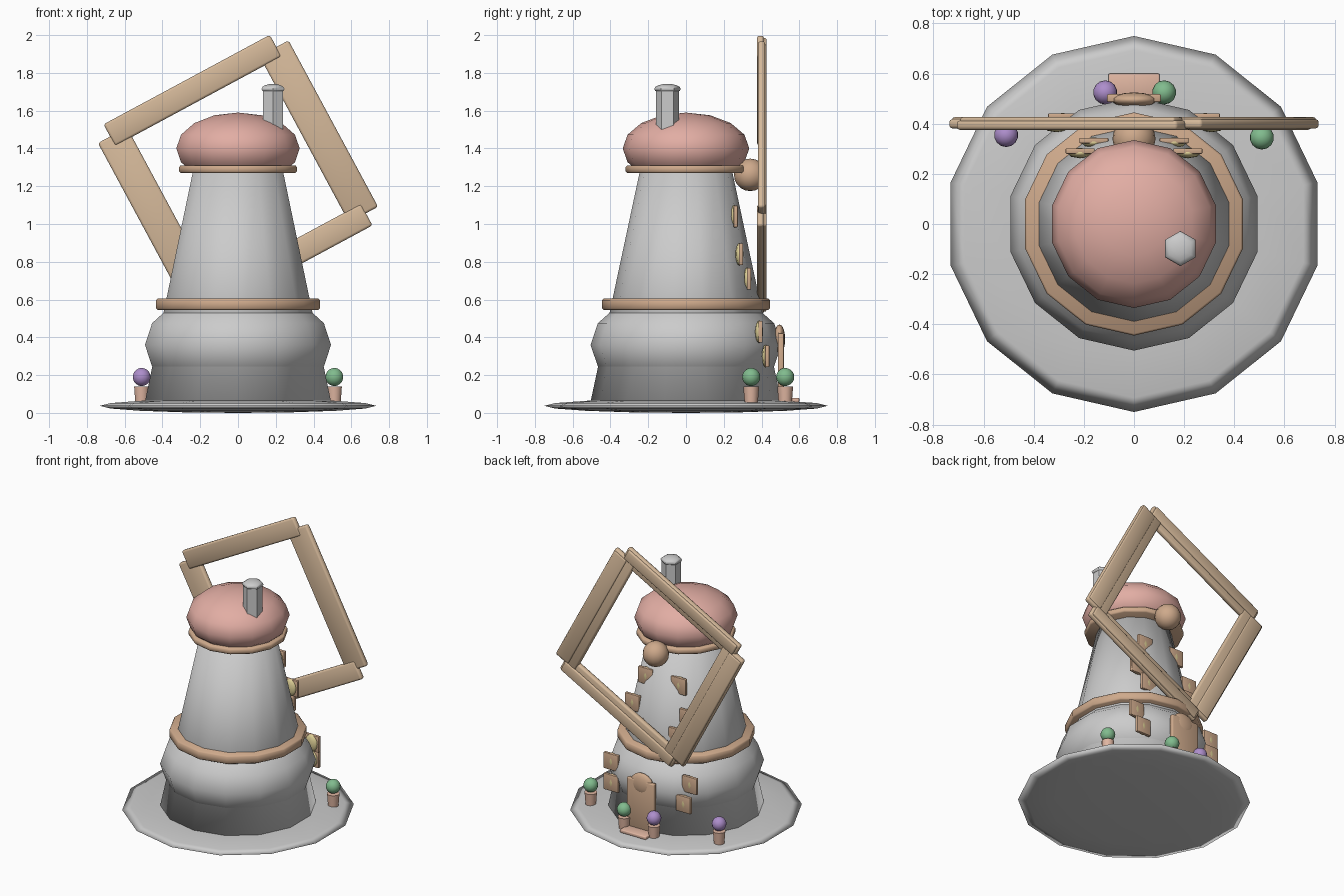
import bpy, bmesh, math
from mathutils import Matrix, Vector

if "Cube" in bpy.data.objects:
    bpy.data.objects.remove(bpy.data.objects["Cube"])


def material(name, rgb):
    m = bpy.data.materials.new(name)
    m.diffuse_color = (*rgb, 1)
    m.use_nodes = True
    m.node_tree.nodes["Principled BSDF"].inputs["Base Color"].default_value = m.diffuse_color
    return m


WOOD = material("wood", (0.62, 0.40, 0.26))
SAIL = material("sail_wood", (0.66, 0.48, 0.32))
ROOF = material("roof_pink", (0.76, 0.42, 0.37))
GLASS = material("window_yellow", (0.72, 0.62, 0.30))
CLAY = material("clay", (0.75, 0.47, 0.36))
GREEN = material("green", (0.22, 0.50, 0.27))
PURPLE = material("purple", (0.42, 0.27, 0.60))


def finish(name, bm, loc, mat):
    bmesh.ops.recalc_face_normals(bm, faces=bm.faces)
    for f in bm.faces:
        f.smooth = True
    me = bpy.data.meshes.new(name)
    bm.to_mesh(me)
    bm.free()
    ob = bpy.data.objects.new(name, me)
    ob.location = loc
    if mat:
        me.materials.append(mat)
    bpy.context.collection.objects.link(ob)
    return ob


def lathe(name, profile, n, loc=(0, 0, 0), mat=None, scale=(1, 1, 1)):
    """Revolve (radius, z) points; one corner always points to +y."""
    bm = bmesh.new()
    rings = []
    for r, z in profile:
        ring = []
        for i in range(n if r > 1e-5 else 1):
            a = math.pi / 2 + 2 * math.pi * i / n
            ring.append(bm.verts.new((r * math.cos(a) * scale[0],
                                      r * math.sin(a) * scale[1], z * scale[2])))
        rings.append(ring)
    for a, b in zip(rings, rings[1:]):
        for i in range(n):
            j = (i + 1) % n
            vs = [a[i % len(a)], a[j % len(a)], b[j % len(b)], b[i % len(b)]]
            bm.faces.new(list(dict.fromkeys(vs)))
    for ring in (rings[0], rings[-1]):
        if len(ring) > 1:
            bm.faces.new(ring)
    return finish(name, bm, loc, mat)


def ball(name, loc, radii, n=14, rings=8, mat=None):
    pts = [(math.sin(math.pi * k / rings), -math.cos(math.pi * k / rings))
           for k in range(rings + 1)]
    pts[0], pts[-1] = (0, -1), (0, 1)
    return lathe(name, pts, n, loc, mat, radii)


def band(name, z0, z1, r, n=14, c=0.008, mat=WOOD, loc=(0, 0, 0)):
    return lathe(name, [(r - c, z0), (r, z0 + c), (r, z1 - c), (r - c, z1)], n, loc, mat)


def box(name, loc, size, mat, bevel=0.006, rot=0.0):
    """Bevelled box, turned about the y axis."""
    bm = bmesh.new()
    bmesh.ops.create_cube(bm, size=1, matrix=Matrix.Diagonal((*size, 1)))
    bmesh.ops.bevel(bm, geom=bm.edges[:], offset=bevel, segments=2,
                    profile=0.5, affect='EDGES')
    ob = finish(name, bm, loc, mat)
    ob.rotation_euler = (0, rot, 0)
    return ob


# Ground plate, tower and bulging lower storey
ball("ground_plate", (0, 0, 0.0375), (0.75, 0.75, 0.0375))
lathe("tower", [(0.505, 0.06), (0.24, 1.30)], 14)
ball("lower_bulge", (0, 0, 0.36), (0.505, 0.505, 0.30))
band("lower_band", 0.545, 0.605, 0.445)
band("upper_band", 1.27, 1.31, 0.32)

# Roof and chimney
ball("roof", (0, 0, 1.40), (0.335, 0.335, 0.19), mat=ROOF)
lathe("chimney", [(0.062, 1.42), (0.062, 1.72)], 6, (0.185, -0.098, 0))
ball("chimney_cap", (0.185, -0.098, 1.715), (0.07, 0.07, 0.027), n=6)

# Hub and the four sail planks turning around it
HUB = Vector((0, 0.34, 1.26))
ball("hub", HUB, (0.086, 0.086, 0.086), n=16, rings=10, mat=WOOD)
TILT = math.radians(-28.3)
for i in range(4):
    ang = TILT + i * math.pi / 2
    out = Vector((math.sin(ang), 0, math.cos(ang)))
    width, y = ((0.13, 0.394), (0.175, 0.400))[i % 2]
    pos = out * (0.573 - width / 2) + Vector((0, y, HUB.z))
    box(f"sail_plank_{i + 1}", pos, (1.0, 0.038, width), SAIL, 0.013, ang)
    pos = out * (0.565 - width * 0.3) + Vector((0, 0.413, HUB.z))
    box(f"sail_backing_{i + 1}", pos, (0.97, 0.026, width * 0.6), SAIL, 0.008, ang)

# Windows: mirrored pairs at (x, y, z)
WINDOWS = [(0.13, 0.255, 1.04), (0.215, 0.283, 0.84), (0.16, 0.325, 0.71),
           (0.31, 0.387, 0.43), (0.285, 0.422, 0.30)]
for k, (x, y, z) in enumerate(WINDOWS):
    for side, s in (("left", -1), ("right", 1)):
        box(f"window_frame_{side}_{k + 1}", (s * x, y + 0.008, z),
            (0.115, 0.022, 0.115), WOOD, 0.004)
        ball(f"window_pane_{side}_{k + 1}", (s * x, y, z),
             (0.05, 0.021, 0.06), n=8, rings=8, mat=GLASS)

# Door with rounded head and step
box("door", (0, 0.502, 0.245), (0.215, 0.032, 0.35), WOOD)
ball("door_head", (0, 0.495, 0.39), (0.09, 0.03, 0.078), n=14, rings=10, mat=WOOD)
box("door_step", (0, 0.55, 0.068), (0.205, 0.10, 0.024), CLAY)

# Potted bushes
for k, (x, y, mat) in enumerate([(-0.51, 0.355, PURPLE), (0.51, 0.345, GREEN),
                                 (-0.115, 0.525, PURPLE), (0.12, 0.525, GREEN)]):
    lathe(f"pot_{k + 1}", [(0.035, 0.05), (0.042, 0.14)], 10, (x, y, 0), CLAY)
    ball(f"bush_{k + 1}", (x, y, 0.19), (0.048, 0.048, 0.048), n=14, rings=10, mat=mat)

# Keep creases on boxes, bands and pots; leave the tower and round parts fully smooth
bpy.ops.object.select_all(action='DESELECT')
for ob in bpy.context.scene.objects:
    if any(w in ob.name for w in ("plank", "backing", "frame", "door", "band", "pot", "chimney")):
        ob.select_set(True)
        bpy.context.view_layer.objects.active = ob
bpy.ops.object.shade_smooth_by_angle(angle=math.radians(50))
